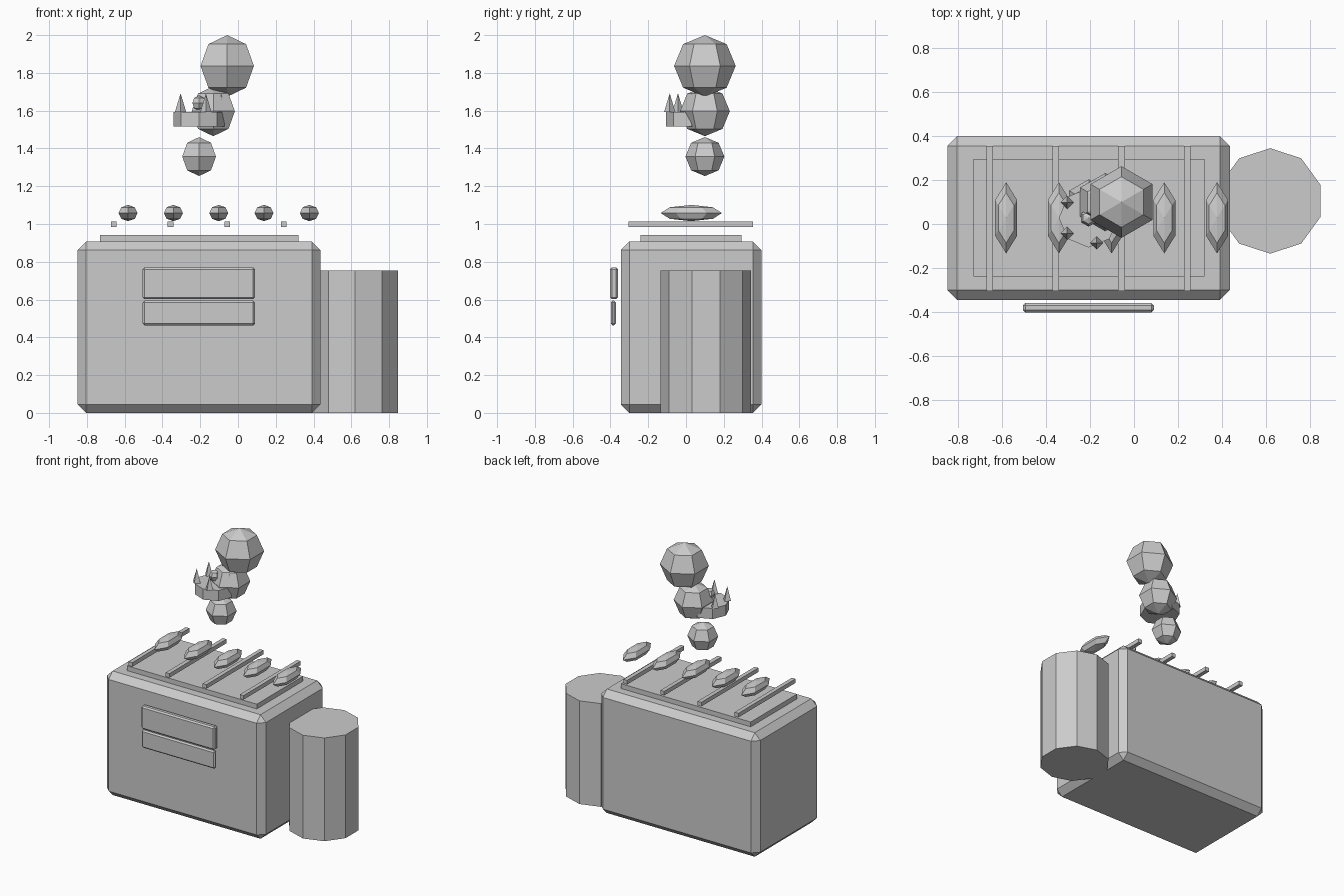
import bpy
from math import cos, sin, tau

default = bpy.data.objects.get("Cube")
if default:
    bpy.data.objects.remove(default, do_unlink=True)

GREY = (0.6, 0.6, 0.6, 1)
grey = bpy.data.materials.new("plain grey")
grey.use_nodes = True
grey.diffuse_color = GREY
grey.node_tree.nodes["Principled BSDF"].inputs["Base Color"].default_value = GREY


def finish(name):
    ob = bpy.context.object
    ob.name = name
    ob.data.name = name
    ob.data.materials.append(grey)
    return ob


def box(name, low, high, chamfer=0):
    """Box between two corners, with optional flat chamfered edges."""
    centre = [(a + b) / 2 for a, b in zip(low, high)]
    bpy.ops.mesh.primitive_cube_add(size=1, location=centre)
    ob = finish(name)
    ob.scale = [b - a for a, b in zip(low, high)]
    bpy.ops.object.transform_apply(location=False, rotation=False, scale=True)
    if chamfer:
        mod = ob.modifiers.new("chamfer", "BEVEL")
        mod.width = chamfer
        mod.segments = 1
    return ob


def ball(name, centre, radii):
    """Coarse six-sided ball."""
    bpy.ops.mesh.primitive_uv_sphere_add(segments=6, ring_count=4, radius=1, location=centre)
    ob = finish(name)
    ob.scale = radii
    bpy.ops.object.transform_apply(location=False, rotation=False, scale=True)
    return ob


def prism(name, sides, x, y, low, high, radius):
    bpy.ops.mesh.primitive_cylinder_add(vertices=sides, radius=radius, depth=high - low,
                                        location=(x, y, (low + high) / 2))
    return finish(name)


# Main body, top plate and side barrel
box("body", (-0.85, -0.345, 0), (0.437, 0.4, 0.907), 0.045)
box("top_plate", (-0.73, -0.24, 0.9), (0.32, 0.295, 0.942))
prism("side_barrel", 10, 0.62, 0.105, 0, 0.755, 0.24)

# Front sign panels
box("upper_panel", (-0.505, -0.402, 0.602), (0.09, -0.36, 0.77), 0.01)
box("lower_panel", (-0.505, -0.398, 0.463), (0.09, -0.371, 0.594), 0.01)

# Grill bars
for i in range(4):
    x = -0.657 + 0.3 * i
    box(f"grill_bar_{i + 1}", (x - 0.015, -0.305, 0.983), (x + 0.015, 0.355, 1.013))

# Long food pieces lying across the bars
for i in range(5):
    ball(f"sausage_{i + 1}", (-0.582 + 0.24 * i, 0.028, 1.058), (0.058, 0.162, 0.043))

# Rising smoke puffs
for i, (x, z, r) in enumerate([(-0.206, 1.357, 0.103), (-0.131, 1.597, 0.132), (-0.057, 1.837, 0.163)]):
    ball(f"smoke_puff_{i + 1}", (x, 0.1, z), (r, r, r))

# Crown with five points and a central ball
CX, CY = -0.207, 0.028
prism("crown_base", 8, CX, CY, 1.515, 1.592, 0.135)
for i in range(5):
    a = tau * i / 5
    bpy.ops.mesh.primitive_cone_add(vertices=4, radius1=0.03, radius2=0, depth=0.1,
                                    location=(CX + 0.12 * cos(a), CY + 0.12 * sin(a), 1.642))
    finish(f"crown_point_{i + 1}")
ball("crown_ball", (CX, CY, 1.64), (0.04, 0.04, 0.04))
